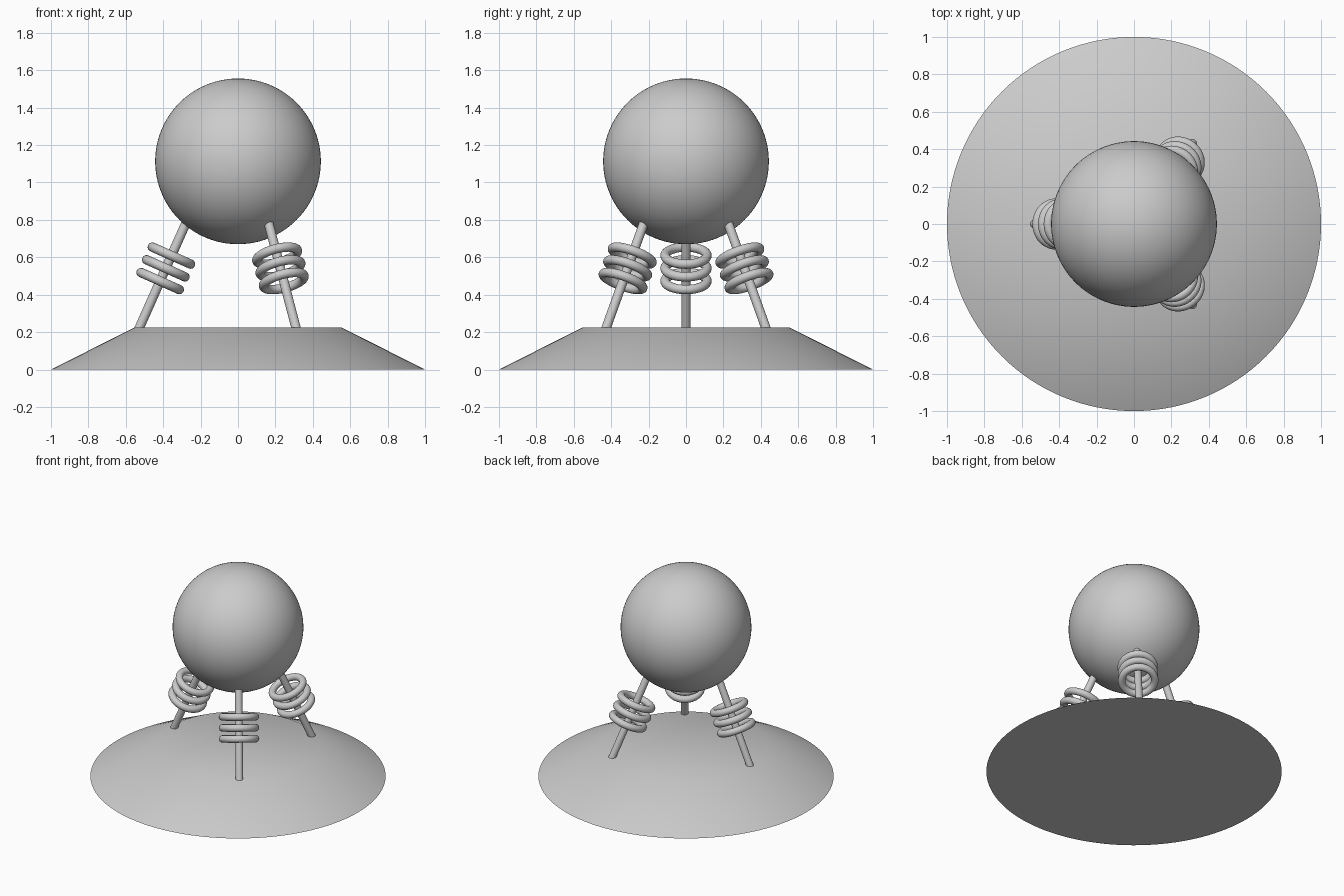
import bpy
from math import radians, cos, sin
from mathutils import Vector

if "Cube" in bpy.data.objects:
    bpy.data.objects.remove(bpy.data.objects["Cube"])


def finish(obj, name):
    obj.name = name
    bpy.ops.object.shade_smooth_by_angle(angle=radians(35))
    return obj


# flared base
bpy.ops.mesh.primitive_cone_add(vertices=128, radius1=1.0, radius2=0.555,
                                depth=0.224, location=(0, 0, 0.112))
finish(bpy.context.object, "base")

# ball on top
bpy.ops.mesh.primitive_uv_sphere_add(segments=96, ring_count=48, radius=0.443,
                                     location=(0, 0, 1.113))
finish(bpy.context.object, "ball")


def leg_point(angle, z):
    """Point on the axis of a leg that leans inward towards the ball."""
    r = 0.527 - (z - 0.224) * 0.445
    return Vector((r * cos(angle), r * sin(angle), z))


# three leaning legs, each threaded through three rings
for name, degrees in (("left", 180), ("back_right", 54), ("front_right", -54)):
    angle = radians(degrees)
    low, high = leg_point(angle, 0.205), leg_point(angle, 0.84)
    axis = high - low
    tilt = axis.to_track_quat('Z', 'Y').to_euler()

    bpy.ops.mesh.primitive_cylinder_add(vertices=32, radius=0.025, depth=axis.length,
                                        location=(low + high) / 2, rotation=tilt)
    finish(bpy.context.object, name + "_leg")

    for i, z in enumerate((0.473, 0.541, 0.609)):
        bpy.ops.mesh.primitive_torus_add(major_radius=0.112, minor_radius=0.025,
                                         major_segments=64, minor_segments=20,
                                         location=leg_point(angle, z), rotation=tilt)
        finish(bpy.context.object, f"{name}_ring_{i + 1}")
